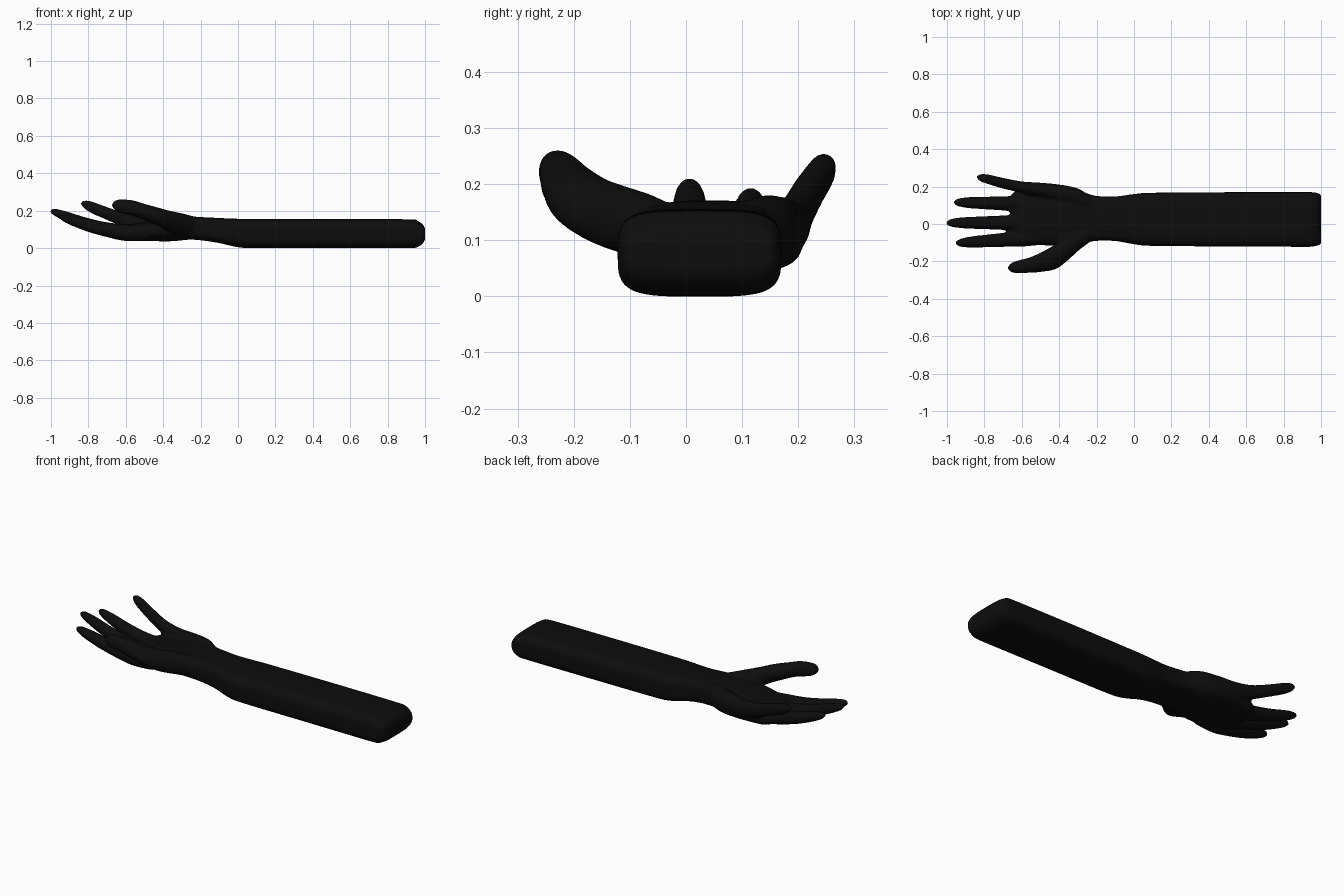
import bpy, bmesh, math

STEPS = 6     # interpolated rings between two sections
SIDES = 40    # points around each ring


def spline(a, b, c, d, t):
    """Smooth interpolation between b and c."""
    return 0.5 * (2 * b + (c - a) * t + (2 * a - 5 * b + 4 * c - d) * t * t
                  + (3 * b - a - 3 * c + d) * t ** 3)


def refine(sections):
    rings = []
    last = len(sections) - 1
    for i in range(last):
        four = [sections[max(0, min(last, k))] for k in (i - 1, i, i + 1, i + 2)]
        for s in range(STEPS):
            rings.append([spline(*v, s / STEPS) for v in zip(*four)])
    return rings + [list(sections[-1])]


def loft(bm, sections, power=2.0):
    """Closed tube through sections (x, y, z, half width, half height)."""
    loops = []
    for x, y, z, ry, rz in refine(sections):
        loop = []
        for k in range(SIDES):
            a = 2 * math.pi * k / SIDES
            c, s = math.cos(a), math.sin(a)
            py = math.copysign(abs(c) ** (2 / power), c)
            pz = math.copysign(abs(s) ** (2 / power), s)
            loop.append(bm.verts.new((x, y + max(ry, 0.003) * py, z + max(rz, 0.003) * pz)))
        loops.append(loop)
    for p, q in zip(loops, loops[1:]):
        for k in range(SIDES):
            n = (k + 1) % SIDES
            bm.faces.new((p[k], p[n], q[n], q[k]))
    bm.faces.new(loops[0])
    bm.faces.new(loops[-1])


bm = bmesh.new()

# Forearm with rounded end, narrowing to the wrist
loft(bm, [
    (1.00, 0.025, 0.075, 0.132, 0.030), (0.985, 0.025, 0.075, 0.139, 0.055),
    (0.955, 0.025, 0.076, 0.145, 0.070), (0.91, 0.024, 0.077, 0.146, 0.077),
    (0.50, 0.025, 0.078, 0.145, 0.078), (0.10, 0.025, 0.078, 0.142, 0.078),
    (0.00, 0.026, 0.081, 0.134, 0.076), (-0.10, 0.028, 0.094, 0.119, 0.067),
    (-0.20, 0.030, 0.104, 0.120, 0.062), (-0.30, 0.035, 0.108, 0.130, 0.060),
], 4.0)

# Palm
loft(bm, [
    (-0.15, 0.026, 0.102, 0.110, 0.056), (-0.25, 0.033, 0.108, 0.130, 0.062),
    (-0.35, 0.045, 0.103, 0.155, 0.066), (-0.45, 0.045, 0.093, 0.162, 0.056),
    (-0.55, 0.048, 0.085, 0.150, 0.047), (-0.62, 0.048, 0.083, 0.138, 0.042),
    (-0.66, 0.048, 0.086, 0.105, 0.024),
], 2.6)

# Little finger and outer edge of the palm
loft(bm, [
    (-0.22, 0.10, 0.115, 0.040, 0.050), (-0.30, 0.14, 0.120, 0.050, 0.060),
    (-0.40, 0.165, 0.122, 0.046, 0.056), (-0.50, 0.183, 0.125, 0.038, 0.048),
    (-0.60, 0.197, 0.147, 0.031, 0.040), (-0.70, 0.218, 0.185, 0.029, 0.035),
    (-0.78, 0.239, 0.217, 0.026, 0.032), (-0.82, 0.247, 0.233, 0.020, 0.023),
    (-0.84, 0.250, 0.240, 0.006, 0.006),
])

# Thumb and its fleshy base
loft(bm, [
    (-0.20, -0.03, 0.115, 0.040, 0.045), (-0.29, -0.08, 0.127, 0.057, 0.057),
    (-0.36, -0.13, 0.143, 0.070, 0.056), (-0.42, -0.175, 0.165, 0.067, 0.050),
    (-0.50, -0.205, 0.193, 0.052, 0.044), (-0.56, -0.220, 0.213, 0.041, 0.042),
    (-0.62, -0.229, 0.223, 0.034, 0.038), (-0.655, -0.233, 0.228, 0.025, 0.028),
    (-0.675, -0.235, 0.230, 0.006, 0.006),
])

# Index, middle and ring fingers: tip x, base y, tip y, tip z
for tip, y0, y1, z1 in ((-0.955, -0.070, -0.102, 0.165),
                        (-1.005, 0.008, 0.006, 0.198),
                        (-0.965, 0.105, 0.116, 0.180)):
    rings = []
    for t, bend, ry, rz in ((0, 0, 0.040, 0.040), (0.25, 0.03, 0.043, 0.044),
                            (0.45, 0.19, 0.038, 0.039), (0.65, 0.44, 0.034, 0.035),
                            (0.83, 0.74, 0.030, 0.029), (0.95, 0.94, 0.021, 0.020),
                            (1, 1, 0.006, 0.006)):
        rings.append((-0.48 + (tip + 0.48) * t, y0 + (y1 - y0) * t,
                      0.080 + (z1 - 0.080) * bend, ry, rz))
    loft(bm, rings)

bmesh.ops.recalc_face_normals(bm, faces=bm.faces[:])
mesh = bpy.data.meshes.new("arm_and_hand")
bm.to_mesh(mesh)
bm.free()
arm = bpy.data.objects.new("arm_and_hand", mesh)
bpy.context.collection.objects.link(arm)

black = bpy.data.materials.new("matte_black")
black.diffuse_color = (0.004, 0.004, 0.004, 1)
mesh.materials.append(black)

# Fuse the parts into one smooth skin
fuse = arm.modifiers.new("fuse", 'REMESH')
fuse.mode = 'VOXEL'
fuse.voxel_size = 0.008
fuse.use_smooth_shade = True
soften = arm.modifiers.new("soften", 'SMOOTH')
soften.factor = 0.5
soften.iterations = 5
